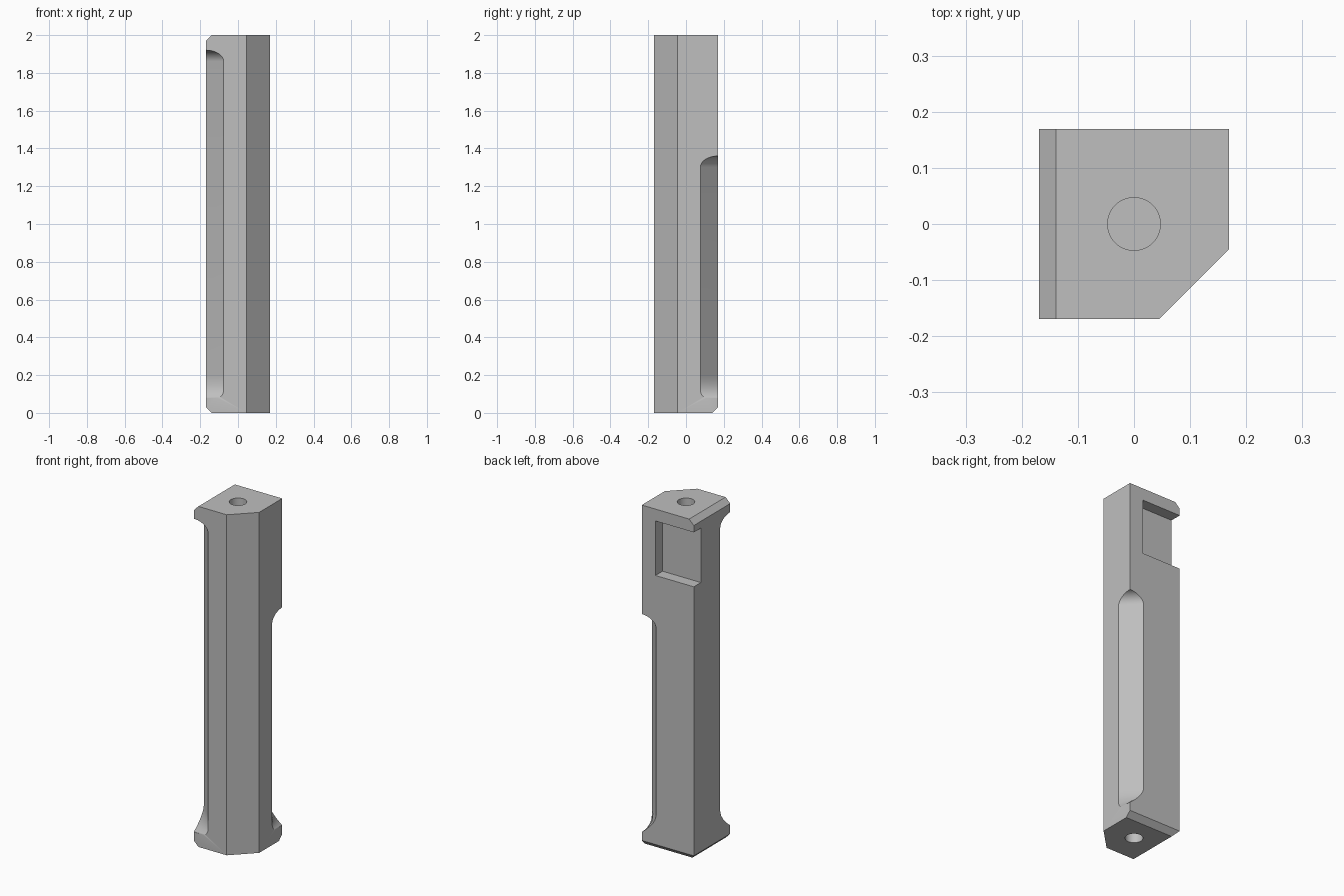
import bpy, bmesh, math
from mathutils import Vector

if "Cube" in bpy.data.objects:
    bpy.data.objects.remove(bpy.data.objects["Cube"], do_unlink=True)

R = 0.169      # half width of the post
H = 2.0        # height
CUT = 0.093    # width of the grooves on each face
EDGE = 0.03    # small end chamfers

grey = bpy.data.materials.new("plain grey")
grey.use_nodes = True
grey.diffuse_color = (0.52, 0.52, 0.52, 1)
grey.node_tree.nodes["Principled BSDF"].inputs["Base Color"].default_value = (0.52, 0.52, 0.52, 1)


def make_object(name, bm):
    bmesh.ops.recalc_face_normals(bm, faces=bm.faces)
    mesh = bpy.data.meshes.new(name)
    bm.to_mesh(mesh)
    bm.free()
    mesh.materials.append(grey)
    obj = bpy.data.objects.new(name, mesh)
    bpy.context.collection.objects.link(obj)
    return obj


def loft(name, rings):
    """Skin a closed solid through rings of equal point count."""
    bm = bmesh.new()
    loops = [[bm.verts.new(p) for p in ring] for ring in rings]
    n = len(loops[0])
    for low, high in zip(loops, loops[1:]):
        for i in range(n):
            j = (i + 1) % n
            bm.faces.new((low[i], low[j], high[j], high[i]))
    bm.faces.new(loops[0][::-1])
    bm.faces.new(loops[-1])
    return make_object(name, bm)


def box(name, low, high):
    return loft(name, [[(low[0], low[1], z), (high[0], low[1], z),
                        (high[0], high[1], z), (low[0], high[1], z)]
                       for z in (low[2], high[2])])


def cylinder(name, radius, z0, z1, sides=48):
    angles = [2 * math.pi * i / sides for i in range(sides)]
    return loft(name, [[(radius * math.cos(a), radius * math.sin(a), z) for a in angles]
                       for z in (z0, z1)])


def groove(name, top, flipped):
    """Corner groove: round upper end, lower end swept up along one face."""
    steps = 14
    sections = []
    # Lower end: short fillet on one face, long sweep on the other
    for i in range(steps + 1):
        t = (i / steps) ** 2
        s = min(1.0, 3 * t)
        a = CUT - 0.035 * (1 - math.sqrt(s * (2 - s)))
        b = max(0.002, CUT * (1 - (1 - t) ** 1.7))
        sections.append((0.08 + 0.12 * t, a, b))
    # Upper end: quarter round on both faces
    for i in range(steps + 1):
        t = i / steps * math.pi / 2
        w = max(0.002, CUT * math.cos(t))
        sections.append((top - 0.06 + 0.06 * math.sin(t), w, w))
    rings = []
    out = -R - 0.05    # clearance outside the post
    for z, a, b in sections:
        ring = [(out, out), (a - R, out), (a - R, -R), (-R, b - R), (out, b - R)]
        if flipped:
            ring = [(-y, -x) for x, y in ring]
        rings.append([(x, y, z) for x, y in ring])
    return loft(name, rings)


def subtract(target, cutter):
    mod = target.modifiers.new("cut", 'BOOLEAN')
    mod.operation = 'DIFFERENCE'
    mod.solver = 'EXACT'
    mod.object = cutter
    bpy.context.view_layer.objects.active = target
    bpy.ops.object.modifier_apply(modifier=mod.name)
    bpy.data.objects.remove(cutter, do_unlink=True)


# Square post with one broad chamfered corner
outline = [(-R, -R), (0.045, -R), (R, -0.045), (R, R), (-R, R)]
post = loft("post", [[(x, y, z) for x, y in outline] for z in (0, H)])

# Small chamfers on the ends
bm = bmesh.new()
bm.from_mesh(post.data)
for point, normal in (((-R, 0, H - EDGE), (-1, 0, 1)),
                      ((-R, 0, EDGE), (-1, 0, -1)),
                      ((0, R, EDGE), (0, 1, -1))):
    geom = bm.verts[:] + bm.edges[:] + bm.faces[:]
    bmesh.ops.bisect_plane(bm, geom=geom, plane_co=Vector(point),
                           plane_no=Vector(normal), clear_outer=True)
    bmesh.ops.holes_fill(bm, edges=[e for e in bm.edges if e.is_boundary])
bmesh.ops.recalc_face_normals(bm, faces=bm.faces)
bm.to_mesh(post.data)
bm.free()

# Long and short corner grooves
subtract(post, groove("long_groove_cutter", 1.92, False))
subtract(post, groove("short_groove_cutter", 1.36, True))

# Pocket in the upper back, open to the side
subtract(post, box("pocket_cutter", (-0.3, R - 0.066, 1.61), (0.08, 0.3, 1.93)))

# Blind holes in both ends
subtract(post, cylinder("top_hole_cutter", 0.047, H - 0.25, H + 0.1))
subtract(post, cylinder("bottom_hole_cutter", 0.047, -0.1, 0.25))

# Smooth the curved ends, keep the hard edges
bpy.ops.object.select_all(action='DESELECT')
post.select_set(True)
bpy.context.view_layer.objects.active = post
bpy.ops.object.shade_smooth_by_angle(angle=math.radians(25))
